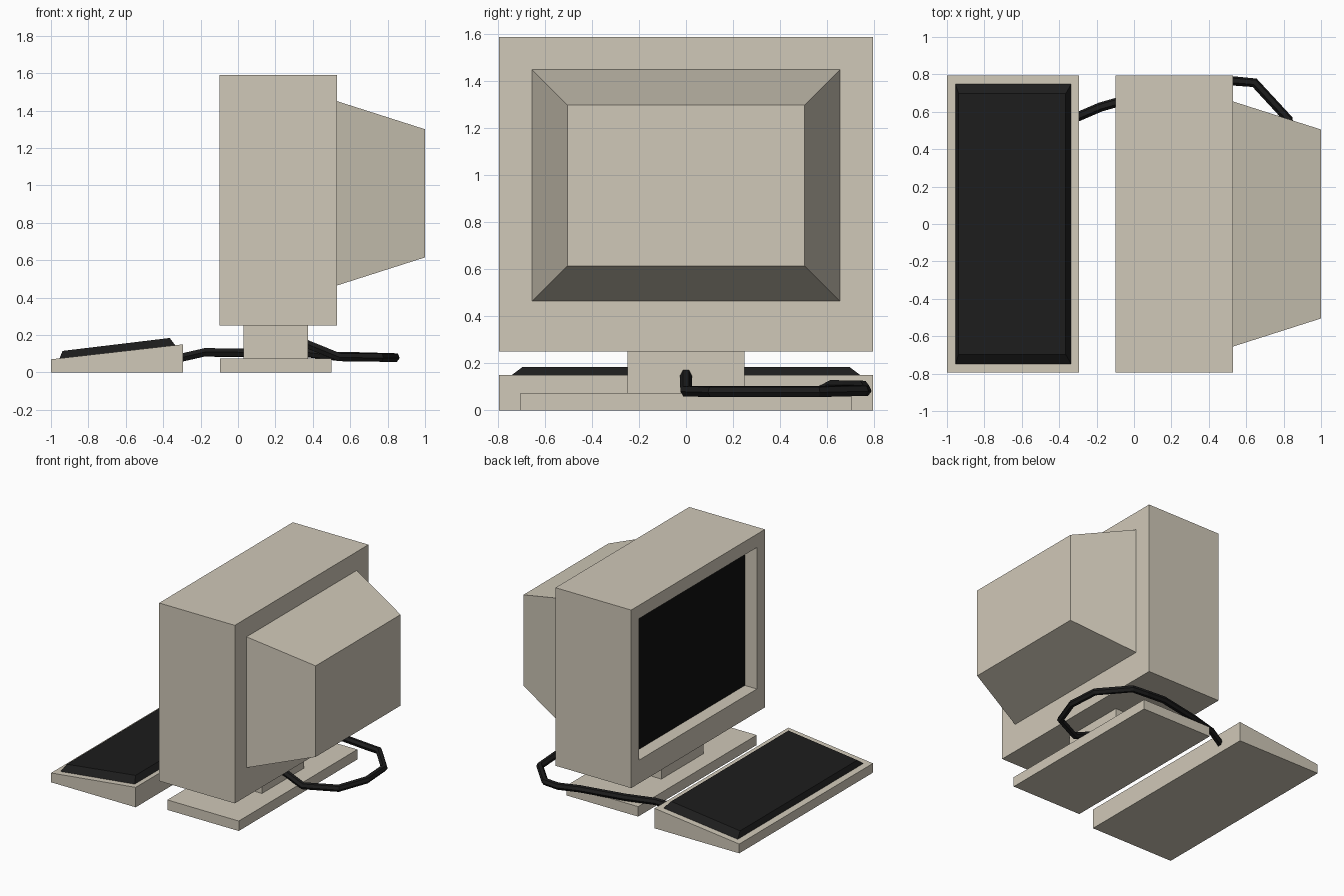
import bpy, bmesh

if "Cube" in bpy.data.objects:
    bpy.data.objects.remove(bpy.data.objects["Cube"])


def material(name, rgb):
    m = bpy.data.materials.new(name)
    m.diffuse_color = (*rgb, 1)
    m.use_nodes = True
    m.node_tree.nodes["Principled BSDF"].inputs["Base Color"].default_value = m.diffuse_color
    return m


BEIGE = material("beige_plastic", (0.63, 0.58, 0.48))
BLACK = material("black_plastic", (0.012, 0.012, 0.012))
SCREEN = material("screen_glass", (0.005, 0.005, 0.005))


def loft(name, rings, mat, first_cap_mat=None):
    """Bridge a sequence of four-point rings and cap both ends."""
    bm = bmesh.new()
    loops = [[bm.verts.new(p) for p in ring] for ring in rings]
    for a, b in zip(loops, loops[1:]):
        for i in range(4):
            j = (i + 1) % 4
            bm.faces.new((a[i], a[j], b[j], b[i]))
    cap = bm.faces.new(loops[0][::-1])
    bm.faces.new(loops[-1])
    bmesh.ops.recalc_face_normals(bm, faces=bm.faces)
    me = bpy.data.meshes.new(name)
    me.materials.append(mat)
    if first_cap_mat:
        me.materials.append(first_cap_mat)
        cap.material_index = 1
    bm.to_mesh(me)
    bm.free()
    ob = bpy.data.objects.new(name, me)
    bpy.context.collection.objects.link(ob)
    return ob


def rect_x(x, y, z0, z1):
    """Upright rectangle facing x, symmetric in y."""
    return [(x, -y, z0), (x, y, z0), (x, y, z1), (x, -y, z1)]


def box(name, x0, x1, y, z0, z1):
    return loft(name, [rect_x(x0, y, z0, z1), rect_x(x1, y, z0, z1)], BEIGE)


# Monitor case: recessed screen, bezel, main box, tapered tube housing
loft("monitor_case", [
    rect_x(0.00, 0.70, 0.425, 1.49),
    rect_x(-0.10, 0.70, 0.425, 1.49),
    rect_x(-0.10, 0.795, 0.25, 1.59),
    rect_x(0.53, 0.795, 0.25, 1.59),
    rect_x(0.53, 0.655, 0.465, 1.45),
    rect_x(1.00, 0.505, 0.615, 1.30),
], BEIGE, SCREEN)

# Stand
box("stand_neck", 0.03, 0.375, 0.25, 0.075, 0.25)
box("stand_base", -0.095, 0.50, 0.705, 0.0, 0.075)

# Keyboard wedge
loft("keyboard_body", [rect_x(-1.0, 0.795, 0, 0.07),
                       rect_x(-0.295, 0.795, 0, 0.15)], BEIGE)


# Sloped key block with chamfered sides
def sloped(x0, x1, y, z0, z1):
    return [(x0, -y, z0), (x1, -y, z1), (x1, y, z1), (x0, y, z0)]


loft("key_block", [sloped(-0.955, -0.335, 0.75, 0.073, 0.144),
                   sloped(-0.938, -0.365, 0.697, 0.115, 0.184)], BLACK)

# Cable looping from the stand round to the keyboard
path = [(0.36, 0, 0.155), (0.54, 0, 0.082), (0.76, 0.11, 0.08),
        (0.84, 0.33, 0.08), (0.825, 0.56, 0.08), (0.645, 0.755, 0.085),
        (0.53, 0.765, 0.085), (0.36, 0.75, 0.105), (0.03, 0.685, 0.105),
        (-0.18, 0.625, 0.107), (-0.32, 0.565, 0.075)]
cu = bpy.data.curves.new("cable", 'CURVE')
cu.dimensions = '3D'
cu.bevel_depth = 0.025
cu.bevel_resolution = 1
cu.use_fill_caps = True
sp = cu.splines.new('POLY')
sp.use_smooth = False
sp.points.add(len(path) - 1)
for pt, co in zip(sp.points, path):
    pt.co = (*co, 1)
cu.materials.append(BLACK)
cable = bpy.data.objects.new("cable", cu)
bpy.context.collection.objects.link(cable)
